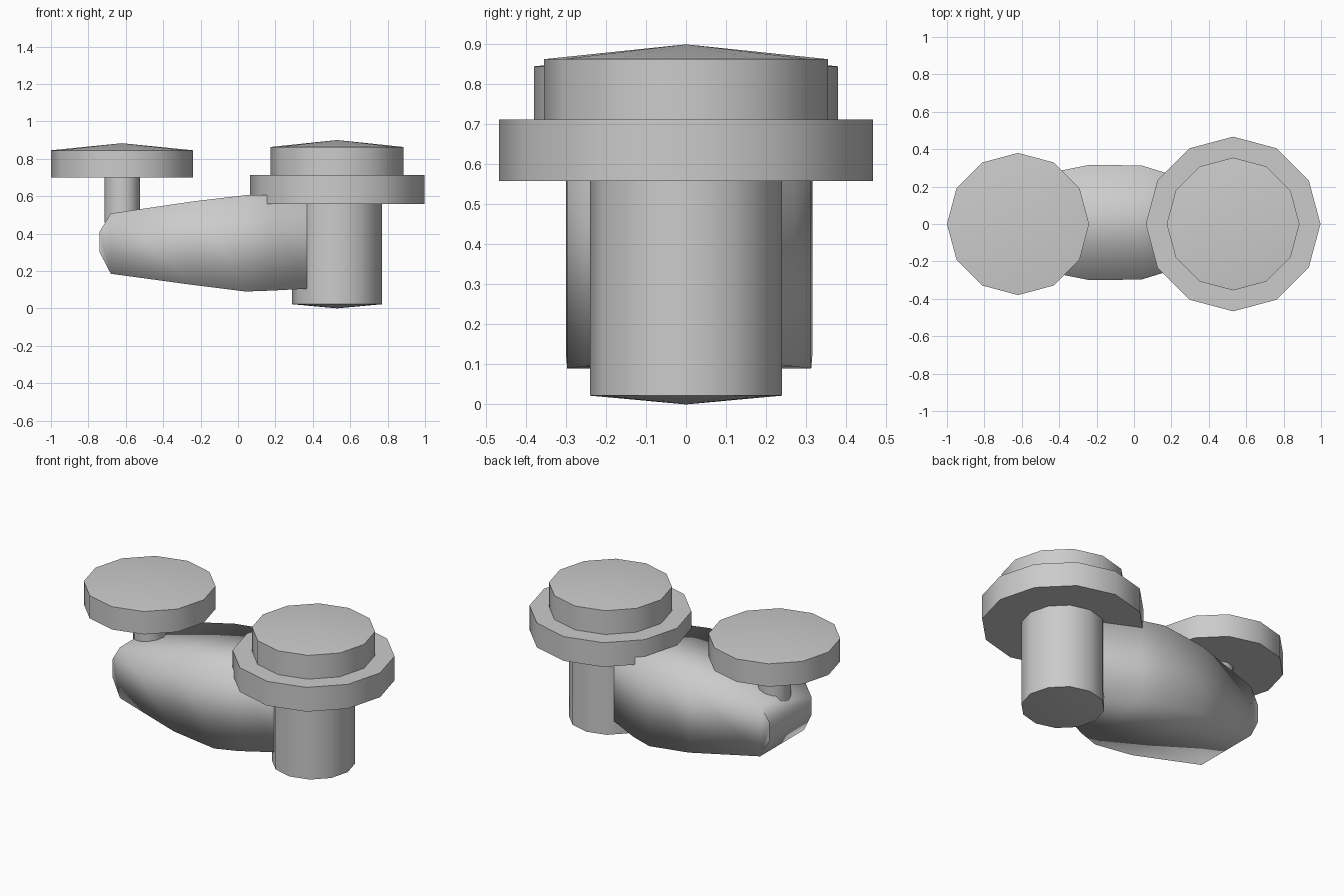
import bpy, bmesh, math

if "Cube" in bpy.data.objects:
    bpy.data.objects.remove(bpy.data.objects["Cube"])

SIDES = 12


def make_object(name, bm):
    bmesh.ops.recalc_face_normals(bm, faces=bm.faces)
    mesh = bpy.data.meshes.new(name)
    bm.to_mesh(mesh)
    bm.free()
    obj = bpy.data.objects.new(name, mesh)
    bpy.context.collection.objects.link(obj)
    return obj


def drum(name, x, radius, z0, z1, tip0, tip1):
    """Twelve-sided drum whose caps rise to shallow points."""
    bm = bmesh.new()
    rings = []
    for z in (z0, z1):
        rings.append([bm.verts.new((x + radius * math.cos(2 * math.pi * i / SIDES),
                                    radius * math.sin(2 * math.pi * i / SIDES), z))
                      for i in range(SIDES)])
    tips = [bm.verts.new((x, 0, t)) for t in (tip0, tip1)]
    for i in range(SIDES):
        j = (i + 1) % SIDES
        bm.faces.new((rings[0][i], rings[0][j], rings[1][j], rings[1][i]))
        for ring, tip in zip(rings, tips):
            bm.faces.new((ring[i], ring[j], tip))
    obj = make_object(name, bm)
    bpy.ops.object.select_all(action='DESELECT')
    obj.select_set(True)
    bpy.context.view_layer.objects.active = obj
    bpy.ops.object.shade_smooth_by_angle(angle=math.radians(31))
    return obj


# Large column, its flange and cap
drum("main_column", 0.53, 0.24, 0.022, 0.60, 0.0, 0.60)
drum("column_flange", 0.53, 0.467, 0.558, 0.712, 0.558, 0.712)
drum("column_cap", 0.53, 0.355, 0.70, 0.863, 0.70, 0.90)

# Small stem and its disc
drum("small_stem", -0.62, 0.095, 0.46, 0.72, 0.46, 0.72)
drum("small_disc", -0.62, 0.38, 0.70, 0.845, 0.70, 0.883)

# Connecting arm: rectangular sections (x, half width, bottom, top)
sections = [(-0.68, 0.22, 0.185, 0.507), (-0.24, 0.308, 0.125, 0.572),
            (0.04, 0.305, 0.09, 0.605), (0.18, 0.262, 0.095, 0.605),
            (0.37, 0.175, 0.105, 0.60), (0.53, 0.10, 0.11, 0.60)]
nose = [(-0.74, 0.30), (-0.74, 0.41)]
bm = bmesh.new()
rings = [[bm.verts.new((x, 0.008 + s * w, z)) for s, z in ((-1, lo), (1, lo), (1, hi), (-1, hi))]
         for x, w, lo, hi in sections]
for a, b in zip(rings, rings[1:]):
    for i in range(4):
        j = (i + 1) % 4
        bm.faces.new((a[i], a[j], b[j], b[i]))
bm.faces.new(rings[-1])

# Bulging end of the arm, with creased sides
first = rings[0]
left = [first[0]] + [bm.verts.new((x, 0.008 - 0.21, z)) for x, z in nose] + [first[3]]
right = [first[1]] + [bm.verts.new((x, 0.008 + 0.21, z)) for x, z in nose] + [first[2]]
for i in range(3):
    bm.faces.new((left[i], right[i], right[i + 1], left[i + 1]))
bm.faces.new(left)
bm.faces.new(right)
for f in bm.faces:
    f.smooth = True
for side in (left, right):
    for a, b in zip(side, side[1:]):
        bm.edges.get((a, b)).smooth = False
make_object("connecting_arm", bm)
